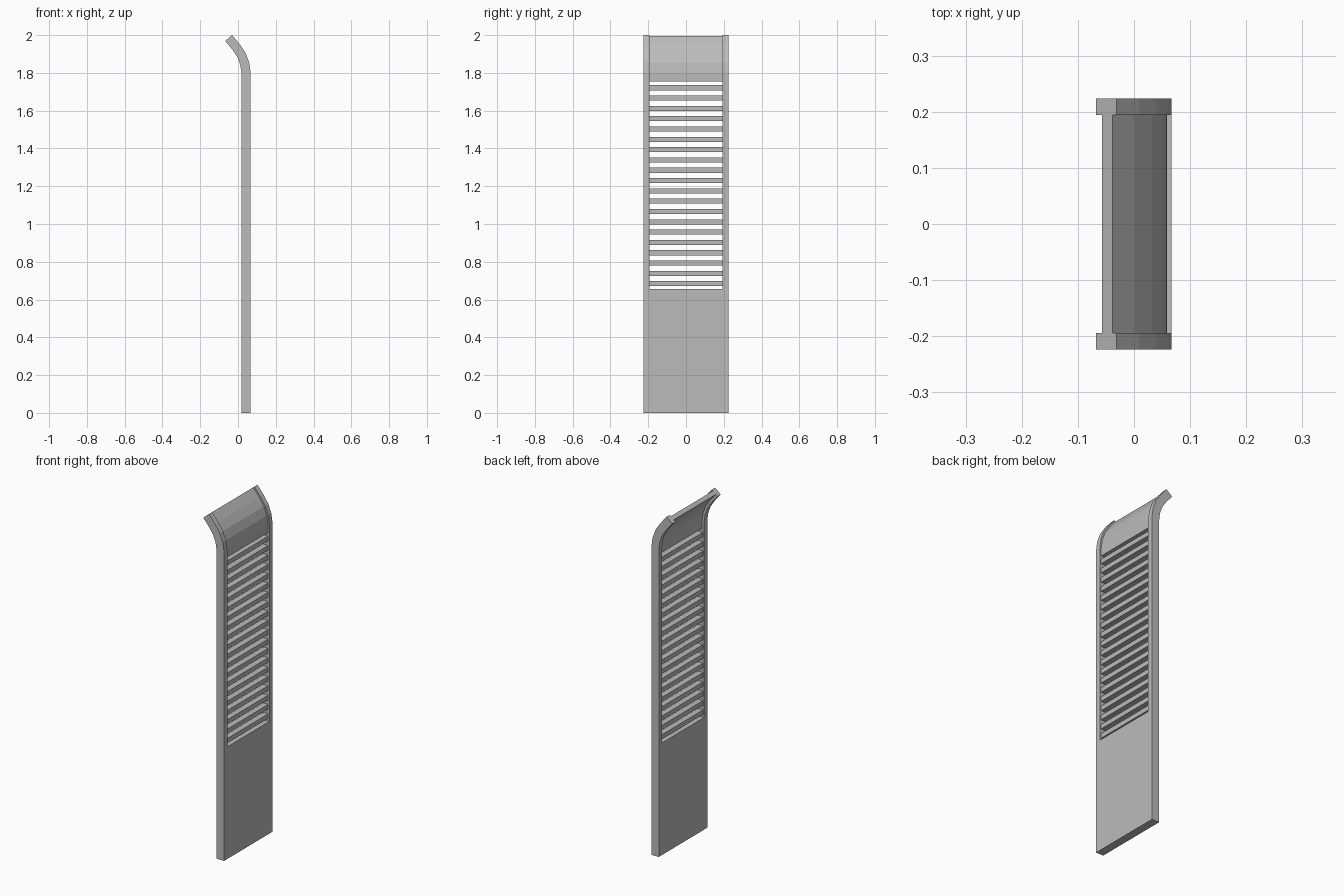
import bpy
import bmesh
from mathutils import Vector

cube = bpy.data.objects.get("Cube")
if cube:
    bpy.data.objects.remove(cube)

grey = bpy.data.materials.new("plain grey")
grey.use_nodes = True
grey.diffuse_color = (0.5, 0.5, 0.5, 1)
grey.node_tree.nodes["Principled BSDF"].inputs["Base Color"].default_value = (0.5, 0.5, 0.5, 1)

FRONT, THICK = 0.067, 0.048      # outer face and rail thickness
HALF, INNER = 0.224, 0.194       # half width, inner edge of the rails
SLOT_LOW, SLOT_HIGH = 0.655, 1.755

# Outer edge of the bend, from the straight part up to the tip
BEND = [Vector(p) for p in ((FRONT, 1.8), (0.059, 1.855), (0.04, 1.906),
                            (0.009, 1.952), (-0.031, 2.0))]


def offset(points, depth):
    """Shift a path inwards, mitred at each corner."""
    result = []
    for i, p in enumerate(points):
        dirs = []
        if i > 0:
            dirs.append((p - points[i - 1]).normalized())
        if i < len(points) - 1:
            dirs.append((points[i + 1] - p).normalized())
        normals = [Vector((-d.y, d.x)) for d in dirs]
        mid = sum(normals, Vector((0, 0))).normalized()
        result.append(p + mid * depth / mid.dot(normals[0]))
    return result


def extrude_profile(name, profile, y0, y1):
    """Solid made from an x-z outline stretched along y."""
    bm = bmesh.new()
    face = bm.faces.new([bm.verts.new((p[0], y0, p[1])) for p in profile])
    moved = bmesh.ops.extrude_face_region(bm, geom=[face])["geom"]
    verts = [v for v in moved if isinstance(v, bmesh.types.BMVert)]
    bmesh.ops.translate(bm, verts=verts, vec=(0, y1 - y0, 0))
    bmesh.ops.recalc_face_normals(bm, faces=bm.faces)
    mesh = bpy.data.meshes.new(name)
    bm.to_mesh(mesh)
    bm.free()
    mesh.materials.append(grey)
    obj = bpy.data.objects.new(name, mesh)
    bpy.context.collection.objects.link(obj)
    return obj


def strip(bottom, near, far):
    """Closed outline of a bent sheet between two depths."""
    path = [Vector((FRONT, bottom))] + BEND
    return offset(path, near) + offset(path, far)[::-1]


def block(x0, x1, z0, z1):
    return [(x0, z0), (x1, z0), (x1, z1), (x0, z1)]


# Side rails with the bent top
for name, y0, y1 in (("front_rail", -HALF, -INNER), ("back_rail", INNER, HALF)):
    extrude_profile(name, strip(0, 0, THICK), y0, y1)

# Solid lower panel and thinner bent top panel
extrude_profile("lower_panel", block(FRONT - THICK, FRONT, 0, SLOT_LOW), -INNER, INNER)
extrude_profile("top_panel", strip(SLOT_HIGH, 0.009, 0.034), -INNER, INNER)

# Row of slats
COUNT, FIRST, PITCH, HEIGHT = 20, 0.684, 0.0546, 0.027
for i in range(COUNT):
    z = FIRST + i * PITCH
    extrude_profile(f"slat_{i + 1}", block(0.026, 0.059, z - HEIGHT / 2, z + HEIGHT / 2),
                    -INNER, INNER)
